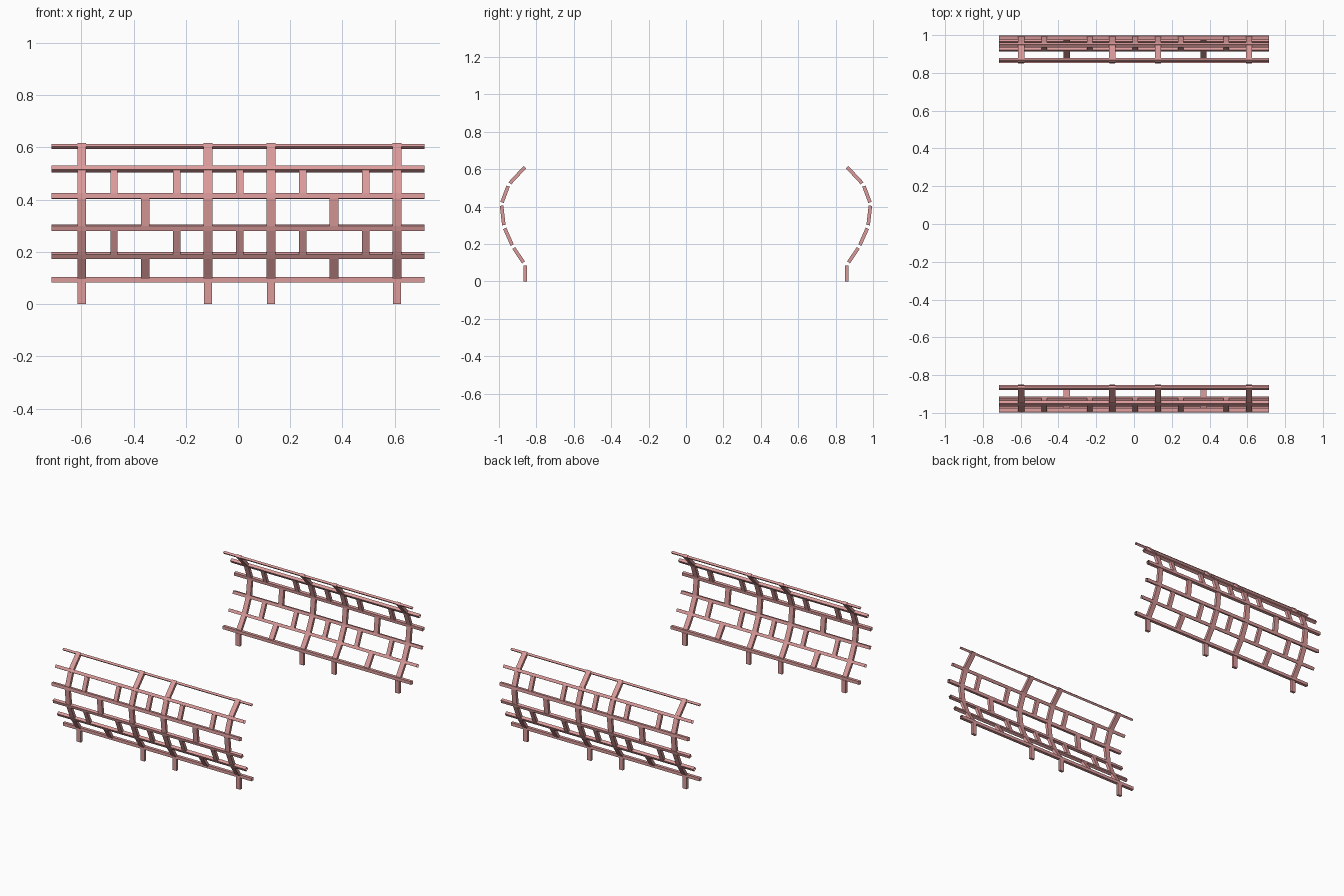
import bpy
import bmesh
from mathutils import Vector

if "Cube" in bpy.data.objects:
    bpy.data.objects.remove(bpy.data.objects["Cube"])

# Curved wall profile, bottom to top: rail centre (y, z) and rail size
PROFILE = [(0.864, 0.094, 0.021), (0.926, 0.186, 0.020), (0.973, 0.292, 0.020),
           (0.987, 0.414, 0.021), (0.948, 0.518, 0.020), (0.868, 0.604, 0.014)]
POINTS = [Vector((0, y, z)) for y, z, s in PROFILE]
HALF_LENGTH = 0.714
POSTS = (-0.598, -0.115, 0.127, 0.609)
WIDE = (-0.355, 0.368)
NARROW = (-0.475, -0.234, 0.007, 0.248, 0.489)

mat = bpy.data.materials.new("red_paint")
mat.diffuse_color = (0.72, 0.33, 0.33, 1)
mat.use_nodes = True
mat.node_tree.nodes["Principled BSDF"].inputs["Base Color"].default_value = mat.diffuse_color


def tube(bm, a, b, side, width, up, depth, cap=False):
    """Four-sided open tube from a to b."""
    rings = []
    for p in (a, b):
        rings.append([bm.verts.new(p + side * width / 2 * i + up * depth / 2 * j)
                      for i, j in ((-1, -1), (1, -1), (1, 1), (-1, 1))])
    for i in range(4):
        k = (i + 1) % 4
        bm.faces.new((rings[0][i], rings[0][k], rings[1][k], rings[1][i]))
    if cap:
        bm.faces.new(rings[0][::-1])
        bm.faces.new(rings[1])
    # point every face away from the tube axis
    mid = (a + b) / 2
    for f in {f for r in rings for v in r for f in v.link_faces}:
        f.normal_update()
        if f.normal.dot(f.calc_center_median() - mid) < 0:
            f.normal_flip()


def finish(name, bm):
    me = bpy.data.meshes.new(name)
    bm.to_mesh(me)
    bm.free()
    me.materials.append(mat)
    ob = bpy.data.objects.new(name, me)
    bpy.context.collection.objects.link(ob)
    # opposite wall
    mod = ob.modifiers.new("opposite_wall", 'MIRROR')
    mod.use_axis = (False, True, False)
    mod.use_mirror_merge = False


X = Vector((1, 0, 0))

# Horizontal rails, turned to follow the profile
bm = bmesh.new()
for i, p in enumerate(POINTS):
    size = PROFILE[i][2]
    if i == 0:
        t = Vector((0, 0, 1))
    else:
        t = (POINTS[min(i + 1, 5)] - POINTS[i - 1]).normalized()
    tube(bm, p - X * HALF_LENGTH, p + X * HALF_LENGTH, t, size, X.cross(t), size)
finish("rails", bm)


def bars(name, xs, rows, width):
    bm = bmesh.new()
    for r in rows:
        a, b = POINTS[r], POINTS[r + 1]
        t = (b - a).normalized()
        start = a + t * 0.009
        end = b + t * 0.009 if r == 4 else b - t * 0.009
        for x in xs:
            tube(bm, start + X * x, end + X * x, X, width, X.cross(t), 0.019, r == 4)
    finish(name, bm)


# Full-height posts and the bars between rails
bars("posts", POSTS, range(5), 0.034)
bars("wide_bars", WIDE, (0, 2), 0.034)
bars("narrow_bars", NARROW, (1, 3), 0.028)

# Straight feet under the posts
bm = bmesh.new()
for x in POSTS:
    tube(bm, Vector((x, 0.86, 0)), Vector((x, 0.86, 0.085)), X, 0.031,
         Vector((0, 1, 0)), 0.018, True)
finish("feet", bm)
